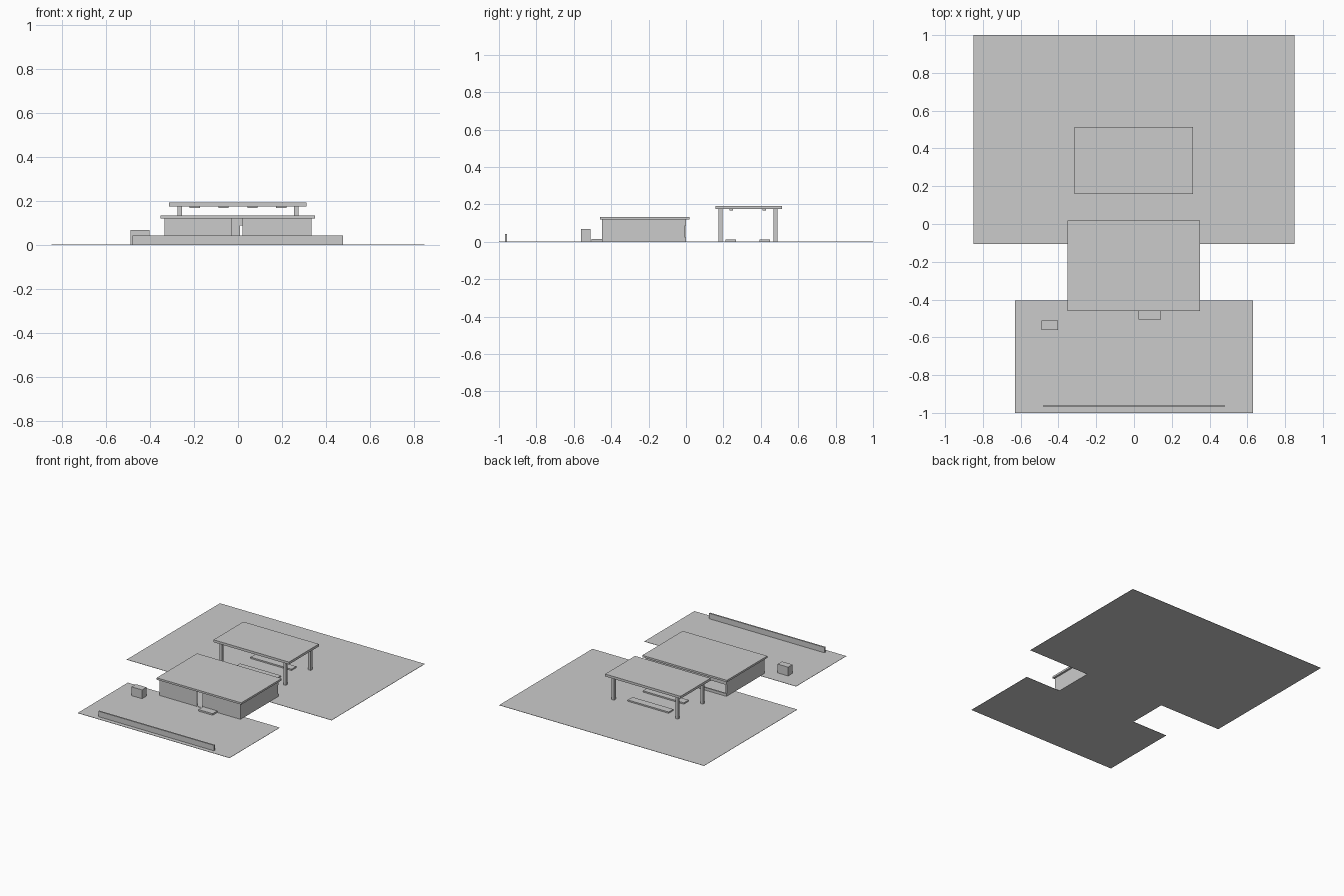
import bpy, bmesh


def box(name, x, y, z):
    """Box from (min, max) ranges on each axis."""
    bm = bmesh.new()
    bmesh.ops.create_cube(bm, size=1)
    for v in bm.verts:
        v.co = [r[0] if c < 0 else r[1] for c, r in zip(v.co, (x, y, z))]
    me = bpy.data.meshes.new(name)
    bm.to_mesh(me)
    bm.free()
    ob = bpy.data.objects.new(name, me)
    bpy.context.collection.objects.link(ob)
    return ob


# Ground slabs
box("back_yard", (-0.85, 0.85), (-0.105, 1.0), (0, 0.002))
box("front_yard", (-0.63, 0.63), (-1.0, -0.405), (0, 0.002))

# House: floor, side walls and flat roof
WALL = 0.12
box("house_floor", (-0.335, 0.335), (-0.45, 0), (0, 0.004))
for side, s in (("left", -1), ("right", 1)):
    box(side + "_wall", sorted((s * 0.335, s * 0.325)), (-0.45, -0.005), (0, WALL))
box("house_roof", (-0.352, 0.35), (-0.461, 0.018), (WALL, 0.134))

# Front wall with a doorway gap, and its step
box("front_wall_left", (-0.335, -0.027), (-0.45, -0.44), (0, WALL))
box("front_wall_right", (0.02, 0.335), (-0.45, -0.44), (0, WALL))
box("door_step", (0.025, 0.143), (-0.505, -0.45), (0, 0.014))

# Back wall: sill, header and a middle post around wide openings
box("back_sill", (-0.335, 0.335), (-0.01, 0), (0, 0.022))
box("back_header", (-0.335, 0.335), (-0.01, 0), (0.088, WALL))
box("back_post", (-0.03, 0.01), (-0.01, -0.004), (0.022, 0.088))

# Pavilion roof, posts and ceiling lights
box("pavilion_roof", (-0.314, 0.312), (0.158, 0.513), (0.175, 0.193))
for i, x in enumerate((-0.265, 0.265)):
    for j, y in enumerate((0.184, 0.478)):
        box(f"pavilion_post_{i}{j}", (x - 0.01, x + 0.01), (y - 0.01, y + 0.01), (0, 0.175))
for i, x in enumerate((-0.197, -0.066, 0.066, 0.197)):
    for j, y in enumerate((0.241, 0.418)):
        box(f"ceiling_light_{i}{j}", (x - 0.023, x + 0.023), (y - 0.009, y + 0.009), (0.169, 0.175))

# Low benches under the pavilion
for i, y in enumerate((0.24, 0.42)):
    box(f"bench_{i}", (-0.17, 0.17), (y - 0.028, y + 0.028), (0.002, 0.012))

# Front garden: storage box and low boundary wall
box("storage_box", (-0.49, -0.403), (-0.562, -0.51), (0, 0.068))
box("boundary_wall", (-0.48, 0.478), (-0.968, -0.957), (0, 0.043))
